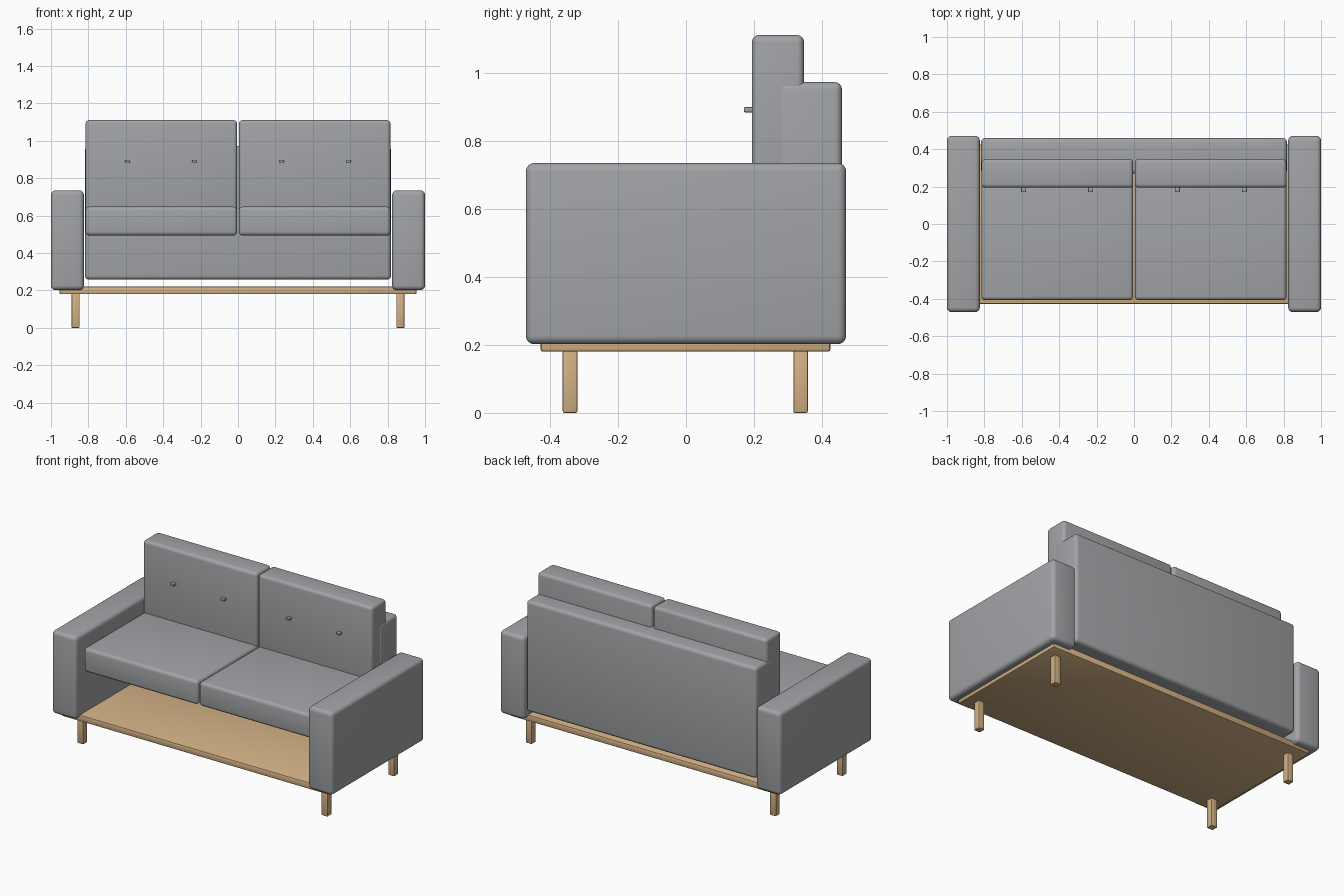
import bpy
import math

if "Cube" in bpy.data.objects:
    bpy.data.objects.remove(bpy.data.objects["Cube"])


def material(name, rgb):
    m = bpy.data.materials.new(name)
    m.diffuse_color = (*rgb, 1.0)
    m.use_nodes = True
    m.node_tree.nodes["Principled BSDF"].inputs["Base Color"].default_value = m.diffuse_color
    return m


FABRIC = material("grey fabric", (0.36, 0.37, 0.385))
WOOD = material("light wood", (0.65, 0.44, 0.235))


def rounded_box(name, x, y, z, mat, radius, segments=4):
    """Box from (min, max) ranges with rounded edges."""
    bpy.ops.mesh.primitive_cube_add(size=1)
    ob = bpy.context.object
    ob.name = name
    ob.location = [(r[0] + r[1]) / 2 for r in (x, y, z)]
    ob.scale = [r[1] - r[0] for r in (x, y, z)]
    bpy.ops.object.transform_apply(location=True, rotation=False, scale=True)
    ob.data.materials.append(mat)
    bev = ob.modifiers.new("round", 'BEVEL')
    bev.width = radius
    bev.segments = segments
    bpy.ops.object.modifier_apply(modifier=bev.name)
    bpy.ops.object.shade_smooth_by_angle(angle=math.radians(40))
    return ob


def span(side, a, b):
    return tuple(sorted((side * a, side * b)))


# Base board and backrest panel
rounded_box("base_board", (-0.955, 0.955), (-0.428, 0.425), (0.18, 0.222), WOOD, 0.008, 2)
rounded_box("back_panel", (-0.818, 0.818), (0.269, 0.459), (0.258, 0.973), FABRIC, 0.022)

for side, label in ((-1, "left"), (1, "right")):
    # Armrest
    rounded_box(label + "_armrest", span(side, 0.824, 1.0), (-0.471, 0.471),
                (0.202, 0.735), FABRIC, 0.025)
    # Cushions
    cx = span(side, 0.005, 0.815)
    rounded_box(label + "_seat_cushion", cx, (-0.407, 0.28), (0.494, 0.648), FABRIC, 0.02)
    rounded_box(label + "_back_cushion", cx, (0.194, 0.347), (0.6, 1.111), FABRIC, 0.02)
    # Buttons on the back cushion
    for i, bx in enumerate((0.232, 0.59)):
        c = side * bx
        rounded_box(f"{label}_button_{i + 1}", (c - 0.013, c + 0.013), (0.17, 0.2),
                    (0.884, 0.899), FABRIC, 0.004, 2)
    # Legs
    for cy, end in ((-0.341, "front"), (0.337, "back")):
        rounded_box(f"{label}_{end}_leg", span(side, 0.847, 0.89), (cy - 0.0215, cy + 0.0215),
                    (0.0, 0.184), WOOD, 0.005, 2)
